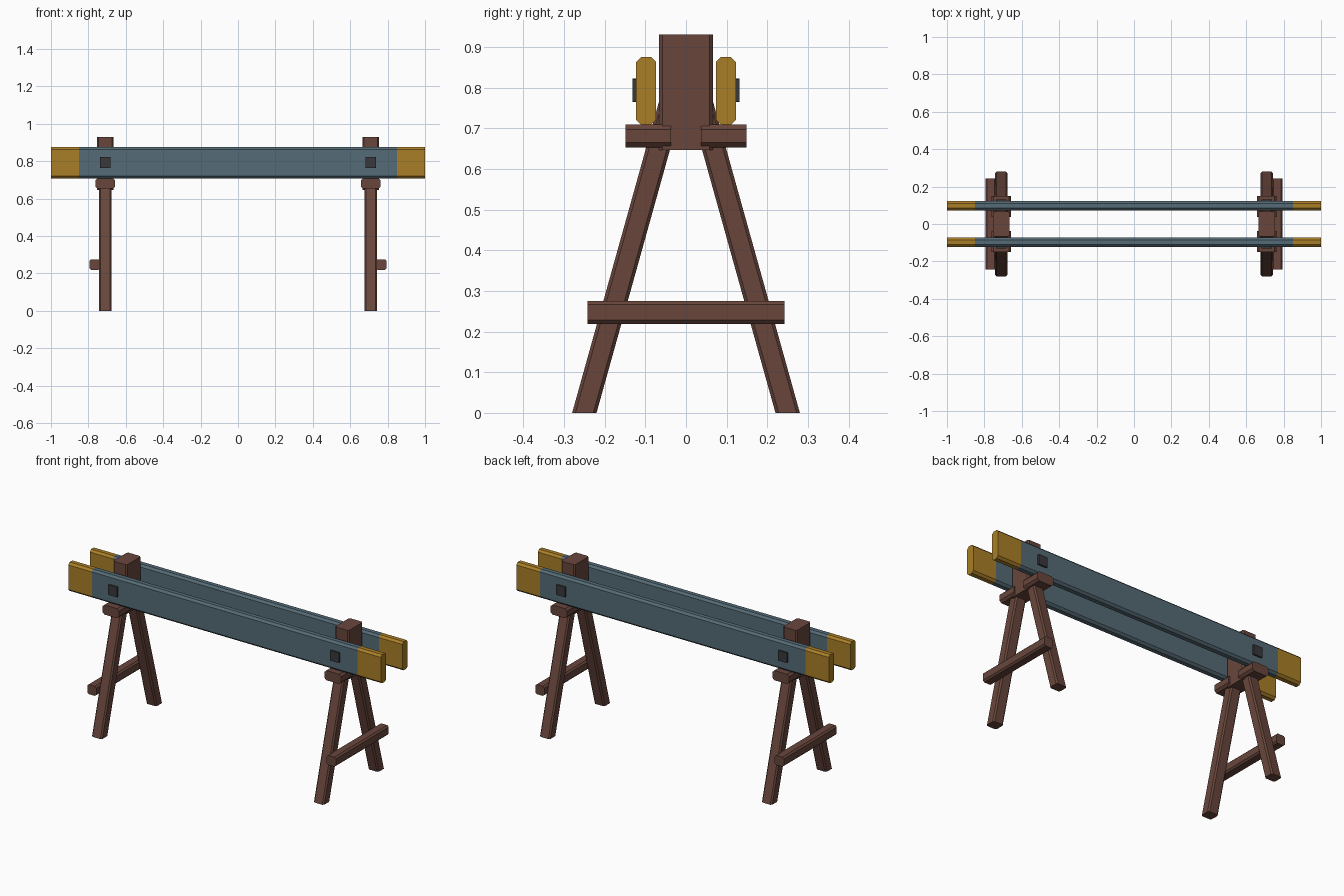
import bpy
import bmesh
from mathutils import Vector

if "Cube" in bpy.data.objects:
    bpy.data.objects.remove(bpy.data.objects["Cube"])


def material(name, rgb):
    m = bpy.data.materials.new(name)
    m.diffuse_color = (*rgb, 1)
    m.use_nodes = True
    m.node_tree.nodes["Principled BSDF"].inputs["Base Color"].default_value = m.diffuse_color
    return m


WOOD = material("brown_wood", (0.14, 0.062, 0.045))
SLATE = material("slate_paint", (0.09, 0.145, 0.18))
OCHRE = material("ochre_paint", (0.40, 0.21, 0.02))
IRON = material("dark_iron", (0.04, 0.04, 0.045))


def beam(name, start, end, u, v, chamfer, mat):
    """Eight-sided chamfered beam; u and v are the half-width vectors of its section."""
    u, v, start, end = Vector(u), Vector(v), Vector(start), Vector(end)
    a, b = 1 - chamfer / u.length, 1 - chamfer / v.length
    section = [(1, -b), (1, b), (a, 1), (-a, 1), (-1, b), (-1, -b), (-a, -1), (a, -1)]
    bm = bmesh.new()
    rings = [[bm.verts.new(c + u * p + v * q) for p, q in section] for c in (start, end)]
    bm.faces.new(rings[0])
    bm.faces.new(rings[1])
    for i in range(8):
        j = (i + 1) % 8
        bm.faces.new((rings[0][i], rings[0][j], rings[1][j], rings[1][i]))
    bmesh.ops.recalc_face_normals(bm, faces=bm.faces[:])
    me = bpy.data.meshes.new(name)
    bm.to_mesh(me)
    bm.free()
    me.materials.append(mat)
    ob = bpy.data.objects.new(name, me)
    bpy.context.collection.objects.link(ob)
    return ob


POST_X = 0.71
LEG_TOP, LEG_SLOPE = 0.78, 0.279

# Rails: slate middle with ochre tips
for y, side in ((-0.098, "front"), (0.098, "back")):
    for x0, x1, part, mat in ((-0.85, 0.85, "rail", SLATE),
                              (-1, -0.85, "left_rail_tip", OCHRE),
                              (0.85, 1, "right_rail_tip", OCHRE)):
        beam(f"{side}_{part}", (x0, y, 0.792), (x1, y, 0.792),
             (0, 0.0245, 0), (0, 0, 0.083), 0.012, mat)

# Trestles, one at each end
for s, end in ((-1, "left"), (1, "right")):
    x = s * POST_X
    beam(f"{end}_post", (x, 0, 0.647), (x, 0, 0.93),
         (0.044, 0, 0), (0, 0.066, 0), 0.008, WOOD)
    # Cross brace on the outer face of the legs
    bx = s * 0.766
    beam(f"{end}_brace", (bx, -0.242, 0.247), (bx, 0.242, 0.247),
         (0.029, 0, 0), (0, 0, 0.028), 0.009, WOOD)
    for t, side in ((-1, "front"), (1, "back")):
        # Splayed leg with a level foot
        beam(f"{end}_{side}_leg", (x, t * 0.25, 0),
             (x, t * (0.25 - LEG_SLOPE * LEG_TOP), LEG_TOP),
             (0.033, 0, 0), (0, 0.03, 0), 0.008, WOOD)
        # Support block under the rail
        beam(f"{end}_{side}_support", (x, t * 0.037, 0.681), (x, t * 0.149, 0.681),
             (0.053, 0, 0), (0, 0, 0.028), 0.012, WOOD)
        # Square bolt plate on the outside of the rail
        beam(f"{end}_{side}_bolt", (x, t * 0.112, 0.793), (x, t * 0.132, 0.793),
             (0.029, 0, 0), (0, 0, 0.029), 0.002, IRON)
